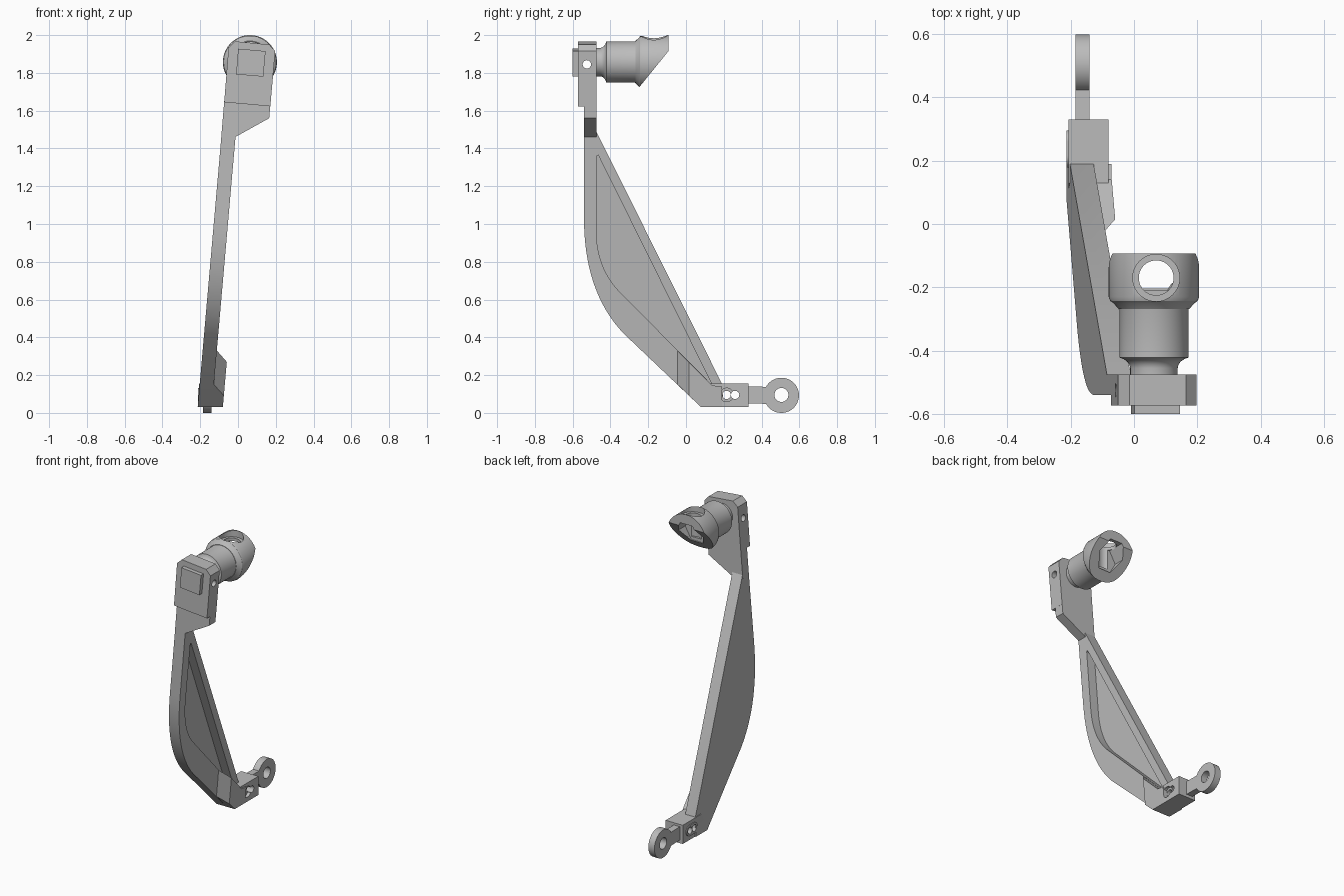
import bpy, bmesh, math
from mathutils import Vector

if "Cube" in bpy.data.objects:
    bpy.data.objects.remove(bpy.data.objects["Cube"])

grey = bpy.data.materials.new("plain grey")
grey.use_nodes = True
grey.diffuse_color = (0.5, 0.5, 0.5, 1)
grey.node_tree.nodes["Principled BSDF"].inputs["Base Color"].default_value = (0.5, 0.5, 0.5, 1)

LEAN, BASE_X = 0.0875, -0.216   # sideways lean of the arm


def finish(name, bm):
    bmesh.ops.recalc_face_normals(bm, faces=bm.faces)
    mesh = bpy.data.meshes.new(name)
    bm.to_mesh(mesh)
    bm.free()
    mesh.materials.append(grey)
    ob = bpy.data.objects.new(name, mesh)
    bpy.context.collection.objects.link(ob)
    return ob


def prism(name, pts, axis, a, b, lean=False):
    """Extrude a 2D outline along an axis; b may be a function of the point."""
    def place(p, d):
        if axis == "x":
            return (d + (BASE_X + LEAN * p[1] if lean else 0), p[0], p[1])
        return (p[0], d, p[1]) if axis == "y" else (p[0], p[1], d)
    bm = bmesh.new()
    top = b if callable(b) else (lambda p: b)
    low = [bm.verts.new(place(p, a)) for p in pts]
    high = [bm.verts.new(place(p, top(p))) for p in pts]
    bm.faces.new(low)
    bm.faces.new(high)
    for i in range(len(pts)):
        j = (i + 1) % len(pts)
        bm.faces.new((low[i], low[j], high[j], high[i]))
    return finish(name, bm)


def arc(cx, cy, r, n=40, start=0, sweep=360):
    steps = n if sweep == 360 else n + 1
    return [(cx + r * math.cos(math.radians(start + sweep * i / n)),
             cy + r * math.sin(math.radians(start + sweep * i / n))) for i in range(steps)]


def bezier(p0, p1, p2, n=16):
    a, b, c = map(Vector, (p0, p1, p2))
    return [tuple(a * (1 - t) ** 2 + b * 2 * t * (1 - t) + c * t * t)
            for t in (i / n for i in range(n + 1))]


def lathe(name, profile, cx, cz, n=64):
    """Closed solid of revolution about a line along y; profile is (y, radius)."""
    bm = bmesh.new()
    rings = [[bm.verts.new((x, y, z)) for x, z in arc(cx, cz, r, n)] for y, r in profile]
    bm.faces.new(rings[0])
    bm.faces.new(rings[-1])
    for r0, r1 in zip(rings, rings[1:]):
        for i in range(n):
            j = (i + 1) % n
            bm.faces.new((r0[i], r0[j], r1[j], r1[i]))
    return finish(name, bm)


def cut(ob, *cutters):
    for c in cutters:
        c.hide_render = True
        m = ob.modifiers.new("cut", "BOOLEAN")
        m.operation, m.solver, m.object = "DIFFERENCE", "EXACT", c
        bpy.context.view_layer.objects.active = ob
        bpy.ops.object.modifier_apply(modifier=m.name)
        bpy.data.objects.remove(c)


# Leaning arm with a triangular recess on its left face
arm = prism("arm", [(-0.54, 1.5)] + bezier((-0.54, 1.03), (-0.54, 0.64), (-0.33, 0.42))
            + [(0.08, 0.03), (0.2, 0.03), (0.19, 0.155), (-0.475, 1.49)],
            "x", 0, 0.075, True)
cut(arm, prism("recess", [(-0.465, 1.365), (-0.473, 1.36)]
               + bezier((-0.475, 0.97), (-0.475, 0.76), (-0.34, 0.63))
               + [(0.14, 0.145)], "x", 0.015, 0.2, True))

# Thickened lower end of the arm, ramping up to full width
prism("arm_ramp", [(-0.045, 0.33), (0.015, 0.27), (0.015, 0.092), (-0.045, 0.15)],
      "x", 0.01, lambda p: 0.075 if p[0] < 0 else 0.133, True)
prism("arm_foot", [(0.015, 0.27), (0.14, 0.145), (0.19, 0.14), (0.19, 0.03),
                   (0.08, 0.03), (0.015, 0.092)], "x", 0.01, 0.133, True)

# Base block, side boss and eyelet tongue
block = prism("base_block", [(0.08, 0.03), (0.33, 0.03), (0.33, 0.155), (0.13, 0.155)],
              "x", -0.207, -0.08)
boss = prism("base_boss", arc(0.215, 0.095, 0.036, 20, 90, 180)
             + arc(0.26, 0.095, 0.036, 20, -90, 180), "x", -0.213, -0.2)
for part in (block, boss):
    cut(part, *[prism("pin_hole", arc(y, 0.095, 0.022), "x", -0.3, 0.1) for y in (0.215, 0.26)])
cut(block, prism("counterbore", arc(0.215, 0.095, 0.036), "x", -0.1, 0))
spread = math.degrees(math.asin(0.045 / 0.093))
eyelet = prism("eyelet", [(0.32, 0.14), (0.32, 0.05)]
               + arc(0.505, 0.093, 0.093, 60, 180 + spread, 360 - 2 * spread),
               "x", -0.185, -0.14)
cut(eyelet, prism("eyelet_hole", arc(0.505, 0.095, 0.037), "x", -0.3, 0.1))

# Upper plate and thicker clamp head with chamfered corners
prism("upper_plate", [(-0.089, 1.455), (-0.015, 1.46), (0.165, 1.56), (0.171, 1.63),
                      (-0.073, 1.65)], "y", -0.54, -0.475)
head = prism("clamp_head", [(-0.073, 1.645), (0.171, 1.623), (0.197, 1.915), (0.165, 1.95),
                            (-0.015, 1.967), (-0.05, 1.935)], "y", -0.573, -0.475)
cut(head, prism("clamp_hole", arc(-0.525, 1.845, 0.022), "x", -0.3, 0.4))
prism("front_pad", [(-0.01, 1.792), (0.134, 1.78), (0.146, 1.915), (0.001, 1.928)],
      "y", -0.6, -0.56)

# Stem: narrow neck flaring to a cylinder
CX, CZ = 0.063, 1.857
flare = bezier((-0.455, 0.075), (-0.43, 0.078), (-0.422, 0.109), 8)
lathe("stem", [(-0.48, 0.075)] + flare + [(-0.27, 0.109), (-0.25, 0.115)], CX, CZ)

# Socket: round cup, cut on a slant, with a hex cavity and a bore from above
socket = lathe("socket", [(-0.268, 0.112), (-0.25, 0.128), (-0.243, 0.138), (-0.23, 0.143),
                          (-0.093, 0.143)], CX, CZ)
cut(socket,
    prism("slant", [(-0.255, 1.715), (-0.093, 1.915), (0.1, 2.15), (0.1, 1.6), (-0.255, 1.6)],
          "x", -0.3, 0.4),
    prism("hex_cavity", arc(CX, CZ, 0.09, 6), "y", -0.21, 0.1),
    prism("bore", arc(CX + 0.007, -0.17, 0.055), "z", 1.8, 2.2),
    prism("bore_rim", arc(CX + 0.007, -0.17, 0.074), "z", 1.955, 2.2))

# Smooth the round parts, keep the edges sharp
bpy.ops.object.select_all(action="DESELECT")
for ob in bpy.context.collection.objects:
    if ob.type == "MESH" and grey.name in ob.data.materials:
        ob.select_set(True)
        bpy.context.view_layer.objects.active = ob
bpy.ops.object.shade_smooth_by_angle(angle=math.radians(25))
